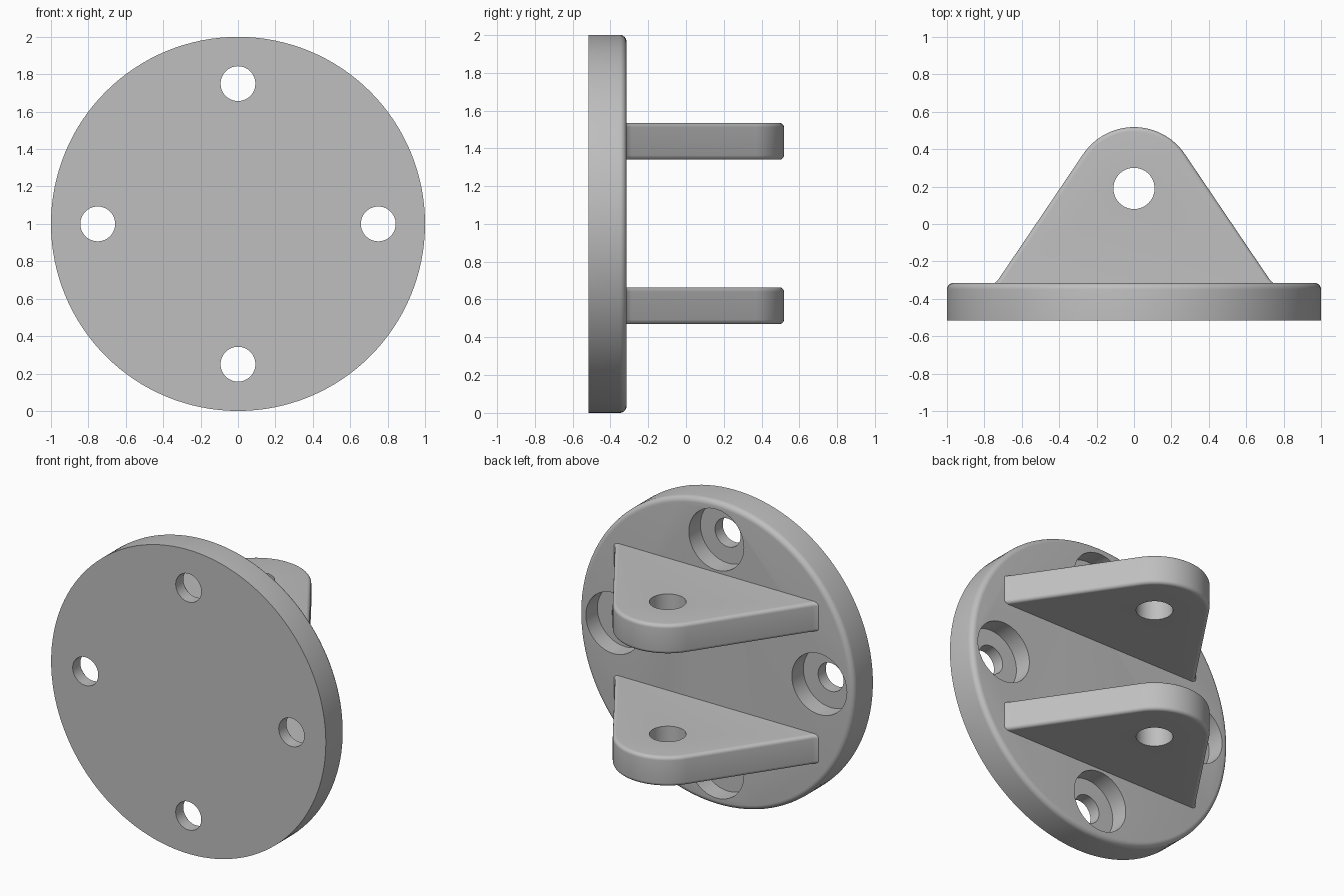
import bpy, bmesh, math
from mathutils import Matrix, Vector

cube = bpy.data.objects.get("Cube")
if cube:
    bpy.data.objects.remove(cube, do_unlink=True)

# Plate and lug dimensions
PLATE_FRONT, PLATE_BACK = -0.515, -0.315
HOLE_Y, TIP_RADIUS = 0.19, 0.328
LUG_THICKNESS = 0.195
TO_Y = Matrix.Rotation(-math.pi / 2, 4, "X")

grey = bpy.data.materials.new("plain_grey")
grey.use_nodes = True
grey.diffuse_color = (0.52, 0.52, 0.52, 1)
grey.node_tree.nodes["Principled BSDF"].inputs["Base Color"].default_value = (0.52, 0.52, 0.52, 1)


def make_object(name, bm):
    bmesh.ops.recalc_face_normals(bm, faces=bm.faces)
    mesh = bpy.data.meshes.new(name)
    bm.to_mesh(mesh)
    bm.free()
    mesh.materials.append(grey)
    obj = bpy.data.objects.new(name, mesh)
    bpy.context.collection.objects.link(obj)
    return obj


def cylinder(radius, depth, segments):
    bm = bmesh.new()
    bmesh.ops.create_cone(bm, cap_ends=True, segments=segments,
                          radius1=radius, radius2=radius, depth=depth)
    return bm


def round_edges(bm, edges, radius):
    bmesh.ops.bevel(bm, geom=edges, offset=radius, segments=6,
                    profile=0.5, affect="EDGES", clamp_overlap=True)


def drill(obj, radius, depth, centre, rotation=Matrix()):
    """Cut a round hole and discard the cutter."""
    bm = cylinder(radius, depth, 64)
    bm.transform(Matrix.Translation(centre) @ rotation)
    cutter = make_object("cutter", bm)
    cutter.hide_render = True
    mod = obj.modifiers.new("hole", "BOOLEAN")
    mod.operation, mod.solver, mod.object = "DIFFERENCE", "EXACT", cutter
    bpy.context.view_layer.objects.active = obj
    bpy.ops.object.modifier_apply(modifier=mod.name)
    bpy.data.objects.remove(cutter, do_unlink=True)


def smooth(obj):
    bpy.ops.object.select_all(action="DESELECT")
    obj.select_set(True)
    bpy.context.view_layer.objects.active = obj
    bpy.ops.object.shade_smooth_by_angle(angle=math.radians(30))


# Round base plate with a softened back rim
thickness = PLATE_BACK - PLATE_FRONT
bm = cylinder(1, thickness, 128)
round_edges(bm, [e for e in bm.edges if all(v.co.z > 0 for v in e.verts)], 0.035)
bm.transform(Matrix.Translation((0, PLATE_FRONT + thickness / 2, 1)) @ TO_Y)
plate = make_object("base_plate", bm)

# Four counterbored bolt holes
for i in range(4):
    a = i * math.pi / 2
    x, z = 0.75 * math.cos(a), 1 + 0.75 * math.sin(a)
    drill(plate, 0.2, 0.24, (x, PLATE_BACK, z), TO_Y)
    drill(plate, 0.093, 1, (x, PLATE_FRONT, z), TO_Y)
smooth(plate)


def lug_outline():
    """Half outline from base to tip, then mirrored."""
    tangent = math.radians(34)
    half = [(0.745, PLATE_BACK - 0.1), (0.745, PLATE_BACK), (0.733, -0.306), (0.72, -0.289)]
    steps = 16
    for i in range(steps + 1):
        a = tangent + (math.pi / 2 - tangent) * i / steps
        half.append((TIP_RADIUS * math.cos(a), HOLE_Y + TIP_RADIUS * math.sin(a)))
    return half + [(-x, y) for x, y in reversed(half[:-1])]


# Two clevis lugs with rounded edges and a pin hole
for name, z in (("lower_lug", 0.567), ("upper_lug", 1.437)):
    bm = bmesh.new()
    face = bm.faces.new([bm.verts.new((x, y, -LUG_THICKNESS / 2)) for x, y in lug_outline()])
    top = bmesh.ops.extrude_face_region(bm, geom=[face])["geom"]
    bmesh.ops.translate(bm, verts=[v for v in top if isinstance(v, bmesh.types.BMVert)],
                        vec=Vector((0, 0, LUG_THICKNESS)))
    bmesh.ops.recalc_face_normals(bm, faces=bm.faces)
    rims = [e for e in bm.edges
            if abs(e.verts[0].co.z - e.verts[1].co.z) < 1e-5
            and max(v.co.y for v in e.verts) > PLATE_BACK - 0.05]
    round_edges(bm, rims, 0.045)
    bm.transform(Matrix.Translation((0, 0, z)))
    lug = make_object(name, bm)
    drill(lug, 0.11, 1 / 2, (0, HOLE_Y, z))
    smooth(lug)
